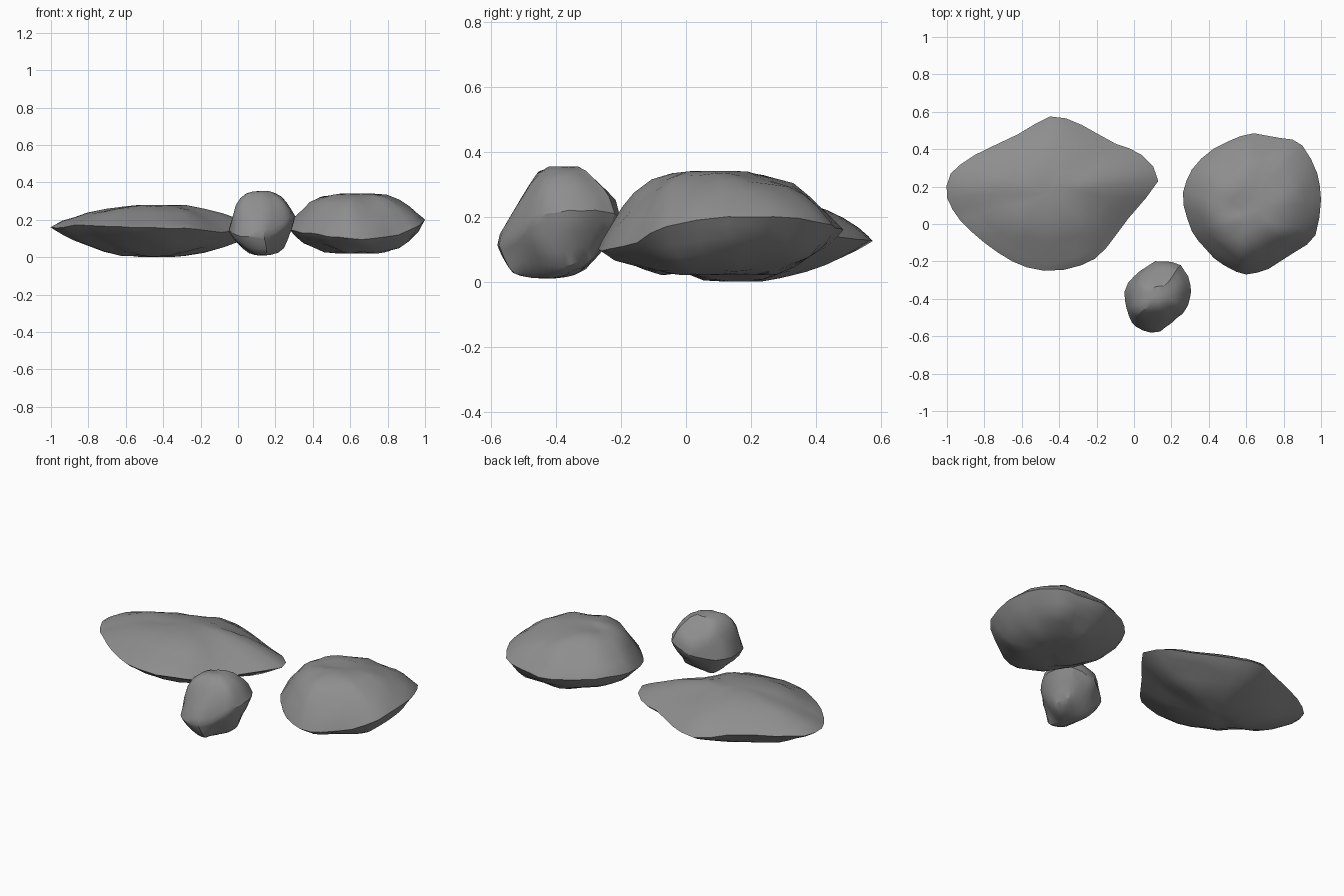
import bpy, bmesh
from mathutils import Vector, noise

cube = bpy.data.objects.get("Cube")
if cube:
    bpy.data.objects.remove(cube, do_unlink=True)

stone = bpy.data.materials.new("stone grey")
stone.use_nodes = True
grey = (0.27, 0.27, 0.27, 1)
stone.diffuse_color = grey
bsdf = stone.node_tree.nodes["Principled BSDF"]
bsdf.inputs["Base Color"].default_value = grey
bsdf.inputs["Roughness"].default_value = 0.9

RINGS = (0.96, 0.88, 0.77, 0.64, 0.48, 0.3, 0.14)


def chipped_loop(points, chips):
    """Add a slightly displaced, outward midpoint to every rim segment."""
    points = [Vector(p) for p in points]
    n = len(points)
    loop = []
    for i, p in enumerate(points):
        q = points[(i + 1) % n]
        curve = (p + q) * 0.5625 - (points[i - 1] + points[(i + 2) % n]) * 0.0625
        loop += [p, curve + noise.noise_vector(curve * 9) * chips]
    return loop


def rock(name, rim, top, bottom, top_power, bottom_power, bumps, facets=(), angle=40):
    """A rim loop closed by a domed cap above and another below."""
    bm = bmesh.new()
    rim = chipped_loop(rim, 0.012)
    n = len(rim)
    edge_loop = [bm.verts.new(p) for p in rim]
    for apex, power in ((Vector(top), top_power), (Vector(bottom), bottom_power)):
        previous = edge_loop
        for s in RINGS:
            ring = []
            for p in rim:
                v = apex.lerp(p, s)
                v.z = p.z + (apex.z - p.z) * (1 - s ** power)
                v += noise.noise_vector(v * 8) * bumps * (1 - s ** 8)
                v.z = min(max(v.z, bottom[2]), top[2])
                ring.append(bm.verts.new(v))
            for i in range(n):
                j = (i + 1) % n
                bm.faces.new((previous[i], previous[j], ring[j], ring[i]))
            previous = ring
        tip = bm.verts.new(apex)
        for i in range(n):
            bm.faces.new((previous[i], previous[(i + 1) % n], tip))
    # Broken faces: press the surface onto a plane
    for point, normal in facets:
        point, normal = Vector(point), Vector(normal).normalized()
        for v in bm.verts:
            over = (v.co - point).dot(normal)
            if over > 0:
                v.co -= normal * over * 0.9
    bmesh.ops.recalc_face_normals(bm, faces=bm.faces)
    mesh = bpy.data.meshes.new(name)
    bm.to_mesh(mesh)
    bm.free()
    mesh.materials.append(stone)
    obj = bpy.data.objects.new(name, mesh)
    bpy.context.collection.objects.link(obj)
    bpy.ops.object.select_all(action='DESELECT')
    obj.select_set(True)
    bpy.context.view_layer.objects.active = obj
    bpy.ops.object.shade_smooth_by_angle(angle=angle * 0.01745)


# Wide flat slab
rock("flat_slab_rock",
     [(.13, .23, .15), (.04, .37, .14), (-.1, .43, .14), (-.28, .53, .13),
      (-.45, .575, .125), (-.62, .48, .15), (-.85, .37, .16), (-.98, .27, .16),
      (-1, .14, .16), (-.93, .02, .16), (-.8, -.1, .17), (-.65, -.2, .165),
      (-.48, -.25, .16), (-.28, -.22, .155), (-.15, -.13, .14), (-.03, .03, .14)],
     (-.45, .17, .28), (-.45, .18, 0), 2.2, 2.2, .014)

# Rounded, thicker boulder
rock("round_boulder",
     [(1, .13, .2), (.98, .27, .2), (.9, .42, .18), (.78, .46, .165),
      (.64, .485, .16), (.5, .44, .165), (.36, .35, .17), (.28, .23, .17),
      (.265, .1, .16), (.31, -.04, .14), (.38, -.13, .13), (.48, -.22, .11),
      (.6, -.27, .1), (.72, -.24, .1), (.86, -.15, .12), (.97, -.06, .17)],
     (.6, .06, .34), (.64, .1, .02), 3, 3.4, .02)

# Small chunky stone with broken faces
rock("small_stone",
     [(.305, -.36, .22), (.29, -.28, .22), (.25, -.22, .21), (.15, -.2, .18),
      (.08, -.22, .16), (0, -.28, .14), (-.05, -.36, .14), (-.04, -.45, .14),
      (-.01, -.53, .12), (.05, -.57, .11), (.14, -.575, .11), (.2, -.53, .13),
      (.26, -.48, .18), (.29, -.43, .21)],
     (.12, -.38, .355), (.14, -.42, .01), 3.4, 3, .026,
     [((.12, -.335, .35), (-.2, .7, .7)),
      ((.1, -.54, .2), (0, -.85, .52)),
      ((.1, -.34, .025), (.1, .4, -.9)),
      ((.27, -.4, .27), (.8, -.1, .6))], 30)
